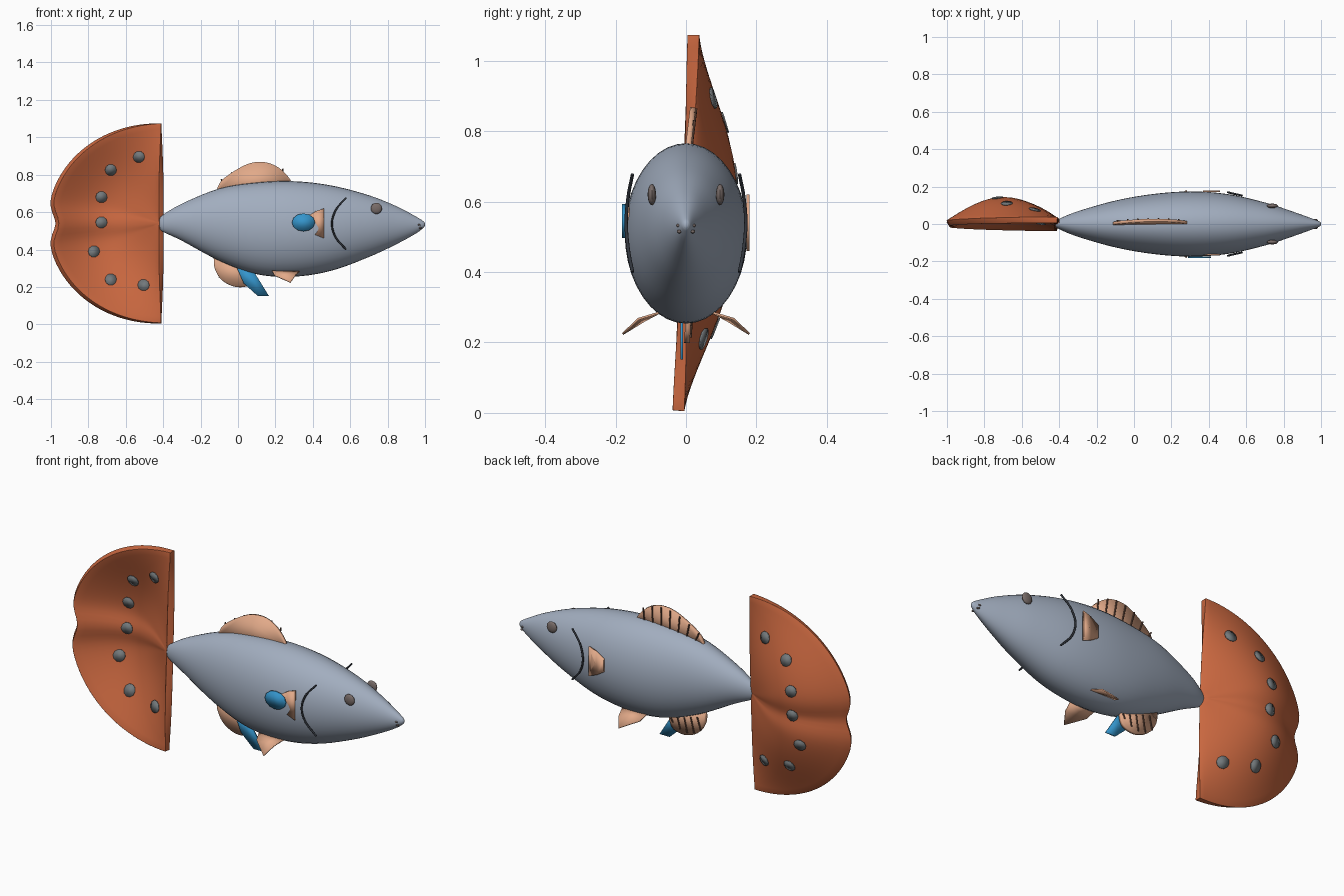
import bpy, bmesh
from math import sin, cos, pi, exp, atan2, hypot, sqrt
from mathutils import Vector

cube = bpy.data.objects.get("Cube")
if cube:
    bpy.data.objects.remove(cube)


def material(name, r, g, b):
    m = bpy.data.materials.new(name)
    m.use_nodes = True
    m.diffuse_color = (r, g, b, 1)
    m.node_tree.nodes["Principled BSDF"].inputs["Base Color"].default_value = (r, g, b, 1)
    return m


SLATE = material("slate blue", .36, .42, .52)
ORANGE = material("burnt orange", .58, .135, .05)
PEACH = material("peach", .76, .4, .25)
BLUE = material("bright blue", .035, .3, .6)
DARK = material("dark gill", .03, .035, .045)
EYE = material("brown grey", .19, .15, .14)
SPOT = material("spot grey", .17, .19, .2)
RAY = material("dark brown", .12, .06, .04)


def finish(name, bm, mat, angle=0.7):
    bmesh.ops.recalc_face_normals(bm, faces=bm.faces)
    mesh = bpy.data.meshes.new(name)
    bm.to_mesh(mesh)
    bm.free()
    mesh.materials.append(mat)
    ob = bpy.data.objects.new(name, mesh)
    bpy.context.collection.objects.link(ob)
    bpy.ops.object.select_all(action='DESELECT')
    bpy.context.view_layer.objects.active = ob
    ob.select_set(True)
    bpy.ops.object.shade_smooth_by_angle(angle=angle)
    return ob


def smooth_path(pts, n=5):
    """Resample points along a smooth spline."""
    p = [Vector(q) for q in pts]
    p = [2 * p[0] - p[1]] + p + [2 * p[-1] - p[-2]]
    out = []
    for a, b, c, d in zip(p, p[1:], p[2:], p[3:]):
        for i in range(n):
            t = i / n
            out.append(.5 * (2 * b + (c - a) * t + (2 * a - 5 * b + 4 * c - d) * t * t
                             + (3 * b - a - 3 * c + d) * t ** 3))
    return out + [p[-2]]


def plate(name, pts, mat, thick):
    """Thin fin from an outline of 3D points."""
    bm = bmesh.new()
    face = bm.faces.new([bm.verts.new(p) for p in pts])
    bmesh.ops.triangulate(bm, faces=[face])
    ob = finish(name, bm, mat)
    mod = ob.modifiers.new("thickness", 'SOLIDIFY')
    mod.thickness, mod.offset = thick, 0
    return ob


def tube(name, pts, mat, radius):
    cu = bpy.data.curves.new(name, 'CURVE')
    cu.dimensions = '3D'
    cu.bevel_depth, cu.bevel_resolution, cu.use_fill_caps = radius, 2, True
    sp = cu.splines.new('POLY')
    sp.points.add(len(pts) - 1)
    for q, p in zip(sp.points, pts):
        q.co = (*p, 1)
    cu.materials.append(mat)
    ob = bpy.data.objects.new(name, cu)
    bpy.context.collection.objects.link(ob)


def ellipsoid(name, loc, scale, mat):
    bm = bmesh.new()
    bmesh.ops.create_uvsphere(bm, u_segments=16, v_segments=10, radius=1)
    bmesh.ops.scale(bm, vec=scale, verts=bm.verts)
    bmesh.ops.translate(bm, vec=loc, verts=bm.verts)
    return finish(name, bm, mat)


# Body: elliptical sections (x, top, bottom, half width)
stations = [(-.42, .56, .52, .01), (-.405, .582, .497, .025), (-.3, .645, .447, .068),
            (-.1, .726, .34, .125), (.1, .758, .268, .16), (.3, .765, .255, .174),
            (.5, .742, .287, .16), (.7, .69, .36, .115), (.85, .63, .43, .066),
            (.95, .577, .485, .03), (.99, .552, .515, .014), (1, .54, .527, .005)]
bm = bmesh.new()
rings = []
for x, top, low, w in zip(*[smooth_path([(s[0], s[k], 0) for s in stations])
                            and [v[j] for v in smooth_path([(s[0], s[k], 0) for s in stations])]
                            for k, j in ((1, 0), (1, 1), (2, 1), (3, 1))]):
    rings.append([bm.verts.new((x, w * cos(a), (top + low) / 2 + (top - low) / 2 * sin(a)))
                  for a in [2 * pi * i / 40 for i in range(40)]])
for r, q in zip(rings, rings[1:]):
    for i in range(40):
        j = (i + 1) % 40
        bm.faces.new((r[i], r[j], q[j], q[i]))
bm.faces.new(rings[0])
bm.faces.new(rings[-1])
finish("body", bm, SLATE, 1)

# Tail: cupped fan spreading from the body's end
ROOT_X, ROOT_Z, TAIL_THICK = -.41, .54, .034


def fan_radius(a):
    return .534 + .068 * sin(a) ** 2 - .045 * exp(-((a - pi / 2) / .13) ** 2)


def fan_y(x, z):
    dx, dz = ROOT_X - x, z - ROOT_Z
    a = atan2(max(dx, 0), dz)
    r = min(1, hypot(dx, dz) / fan_radius(a))
    dip = 1 - .15 * exp(-((a - pi / 2) / .2) ** 2)
    return .04 * dz + .13 * sin(pi * r) * max(0, sin(a)) ** .8 * dip


bm = bmesh.new()
ROWS, COLS = 16, 60
root = bm.verts.new((ROOT_X, 0, ROOT_Z))
spokes = []
for i in range(COLS + 1):
    a = pi * i / COLS
    spoke = []
    for k in range(1, ROWS + 1):
        d = fan_radius(a) * k / ROWS
        x, z = ROOT_X - d * sin(a), ROOT_Z + d * cos(a)
        spoke.append(bm.verts.new((x, fan_y(x, z), z)))
    spokes.append(spoke)
for s, t in zip(spokes, spokes[1:]):
    bm.faces.new((root, s[0], t[0]))
    for k in range(ROWS - 1):
        bm.faces.new((s[k], s[k + 1], t[k + 1], t[k]))
tail = finish("tail_fin", bm, ORANGE)
mod = tail.modifiers.new("thickness", 'SOLIDIFY')
mod.thickness, mod.offset = TAIL_THICK, 0
mod = tail.modifiers.new("rounded_rim", 'BEVEL')
mod.width, mod.segments, mod.limit_method, mod.angle_limit = .011, 3, 'ANGLE', 1

# Spots on both faces of the tail
for sx, sz in [(-.53, .895), (-.68, .825), (-.73, .68), (-.73, .545), (-.77, .39),
               (-.68, .24), (-.505, .21)]:
    for side in (-1, 1):
        pts = []
        for i in range(10):
            a = 2 * pi * i / 10
            x, z = sx + .031 * cos(a), sz + .031 * sin(a)
            slope_x = (fan_y(x + .01, z) - fan_y(x - .01, z)) / .02
            slope_z = (fan_y(x, z + .01) - fan_y(x, z - .01)) / .02
            lift = (TAIL_THICK / 2 + .003) * sqrt(1 + slope_x ** 2 + slope_z ** 2)
            pts.append((x, fan_y(x, z) + side * lift, z))
        plate("tail_spot", pts, SPOT, .004)


# Dorsal and anal fins with dark rays on the left face
def ray_fin(name, outline, lean, z0, rays):
    def place(x, z, dy=0):
        return (x, .008 + lean * (z - z0) + dy, z)
    pts = smooth_path([place(*p) for p in outline], 4)
    plate(name, pts, PEACH, .016)
    for x1, z1, x2, z2 in rays:
        tube(name + "_ray", [place(x1, z1, .009), place(x2, z2, .009)], RAY, .004)


ray_fin("dorsal_fin", [(-.12, .7), (-.09, .765), (-.01, .825), (.07, .862), (.15, .865),
                       (.22, .835), (.275, .78), (.3, .73)], .12, .77,
        [(.05 * i - .06, .715 + .007 * i, .055 * i - .09, .765 + .1 * sin(pi * (i + .3) / 8.2))
         for i in range(7)])
ray_fin("anal_fin", [(-.13, .36), (-.125, .3), (-.09, .24), (-.03, .205), (.03, .2),
                     (.08, .225), (.1, .3)], .05, .3,
        [(.04 * i - .08, .32 - .012 * i, .042 * i - .1, .265 - .05 * sin(pi * (i + .5) / 5))
         for i in range(5)])

# Odd blue fin under the belly
plate("belly_fin", [(-.005, -.012, .3), (.08, -.012, .29), (.165, -.012, .152),
                    (.105, -.012, .152), (.03, -.012, .22)], BLUE, .008)

# Paired parts
for side, label in ((1, "left"), (-1, "right")):
    plate(label + "_pelvic_fin",
          [(x, side * y, z) for x, y, z in
           [(.18, .07, .29), (.33, .075, .285), (.31, .135, .267), (.28, .18, .224),
            (.195, .118, .262)]], PEACH, .006)
    y = .176 if side > 0 else -.164
    plate(label + "_pectoral_fin",
          [(x, y, z) for x, z in
           [(.46, .62), (.415, .605), (.37, .575), (.385, .54), (.37, .505), (.41, .48),
            (.46, .46), (.445, .5), (.42, .54), (.445, .585)]], PEACH, .008)
    tube(label + "_gill",
         smooth_path([(x, side * y, z) for x, y, z in
                      [(.578, .152, .677), (.525, .164, .615), (.502, .17, .54),
                       (.522, .164, .465), (.578, .152, .4)]]), DARK, .005)
    ellipsoid(label + "_eye", (.74, side * .097, .62), (.03, .012, .03), EYE)
    for nx, ny, nz in ((.968, .021, .532), (.975, .019, .515)):
        ellipsoid(label + "_nostril", (nx, side * ny, nz), (.008, .007, .005), EYE)

# Blue patch on the right flank
plate("right_flank_patch", [(.35 + .062 * cos(pi * i / 6), -.177, .545 + .048 * sin(pi * i / 6))
                            for i in range(12)], BLUE, .009)
